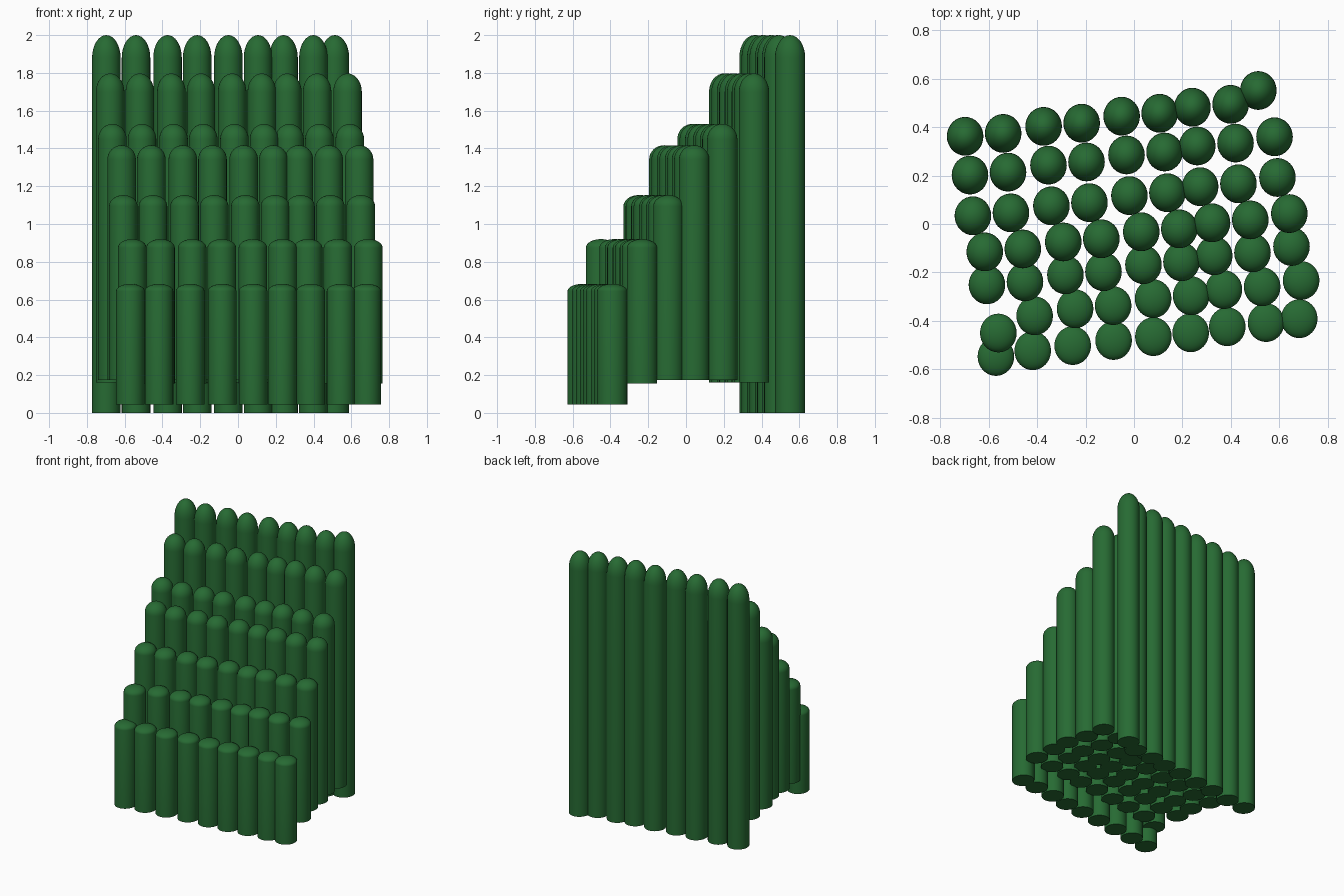
import bpy, bmesh, math

if "Cube" in bpy.data.objects:
    bpy.data.objects.remove(bpy.data.objects["Cube"])

green = bpy.data.materials.new("dark green")
green.diffuse_color = (0.02, 0.145, 0.033, 1)
green.use_nodes = True
green.node_tree.nodes["Principled BSDF"].inputs["Base Color"].default_value = green.diffuse_color

RX, RY, SIDES, RINGS = 0.0755, 0.08, 32, 8


# Round stalk: flat base, straight body, domed tip (6% of its height)
def stalk_mesh(name, height):
    dome = 0.06 * height
    profile = [(1, 0)]
    for i in range(RINGS):
        a = math.pi / 2 * i / RINGS
        profile.append((math.cos(a), height - dome + dome * math.sin(a)))
    bm = bmesh.new()
    rings = [[bm.verts.new((RX * r * math.cos(2 * math.pi * k / SIDES),
                            RY * r * math.sin(2 * math.pi * k / SIDES), z))
              for k in range(SIDES)] for r, z in profile]
    for a, b in zip(rings, rings[1:]):
        for k in range(SIDES):
            n = (k + 1) % SIDES
            bm.faces.new((a[k], a[n], b[n], b[k])).smooth = True
    tip = bm.verts.new((0, 0, height))
    for k in range(SIDES):
        bm.faces.new((rings[-1][k], rings[-1][(k + 1) % SIDES], tip)).smooth = True
    bm.faces.new(rings[0][::-1])
    for e in bm.edges:
        if len(e.link_faces) == 2 and e.calc_face_angle() > math.radians(40):
            e.smooth = False
    me = bpy.data.meshes.new(name)
    bm.to_mesh(me)
    bm.free()
    me.materials.append(green)
    return me


# Offsets of the nine columns within a row
DX = [0, .157, .324, .481, .646, .803, .938, 1.096, 1.257]
DY = [0, .012, .041, .054, .083, .095, .12, .132, .158]

# Rows from back to front: first stalk x, y, base z, top z
ROWS = [
    (-.697, .362, 0, 2.0),
    (-.677, .202, .16, 1.797),
    (-.665, .034, .175, 1.53),
    (-.616, -.115, .175, 1.417),
    (-.607, -.251, .175, 1.153),
    (-.567, -.391, .155, .92),
    (-.57, -.547, .045, .683),
]
# Front row has its own spacing; two stalks stand out of line
FRONT_X = [-.57, -.418, -.253, -.084, .08, .234, .385, .545, .682]
FRONT_Y = [-.547, -.523, -.502, -.481, -.465, -.449, -.424, -.407, -.391]
MOVED = {(0, 8): (.513, .551), (5, 0): (-.56, -.45)}

for r, (x0, y0, base, top) in enumerate(ROWS):
    mesh = stalk_mesh(f"stalk_row_{r + 1}", top - base)
    for c in range(9):
        x, y = x0 + DX[c], y0 + DY[c]
        if r == 6:
            x, y = FRONT_X[c], FRONT_Y[c]
        x, y = MOVED.get((r, c), (x, y))
        ob = bpy.data.objects.new(f"stalk_row_{r + 1}_{c + 1}", mesh)
        ob.location = (x, y, base)
        bpy.context.collection.objects.link(ob)
